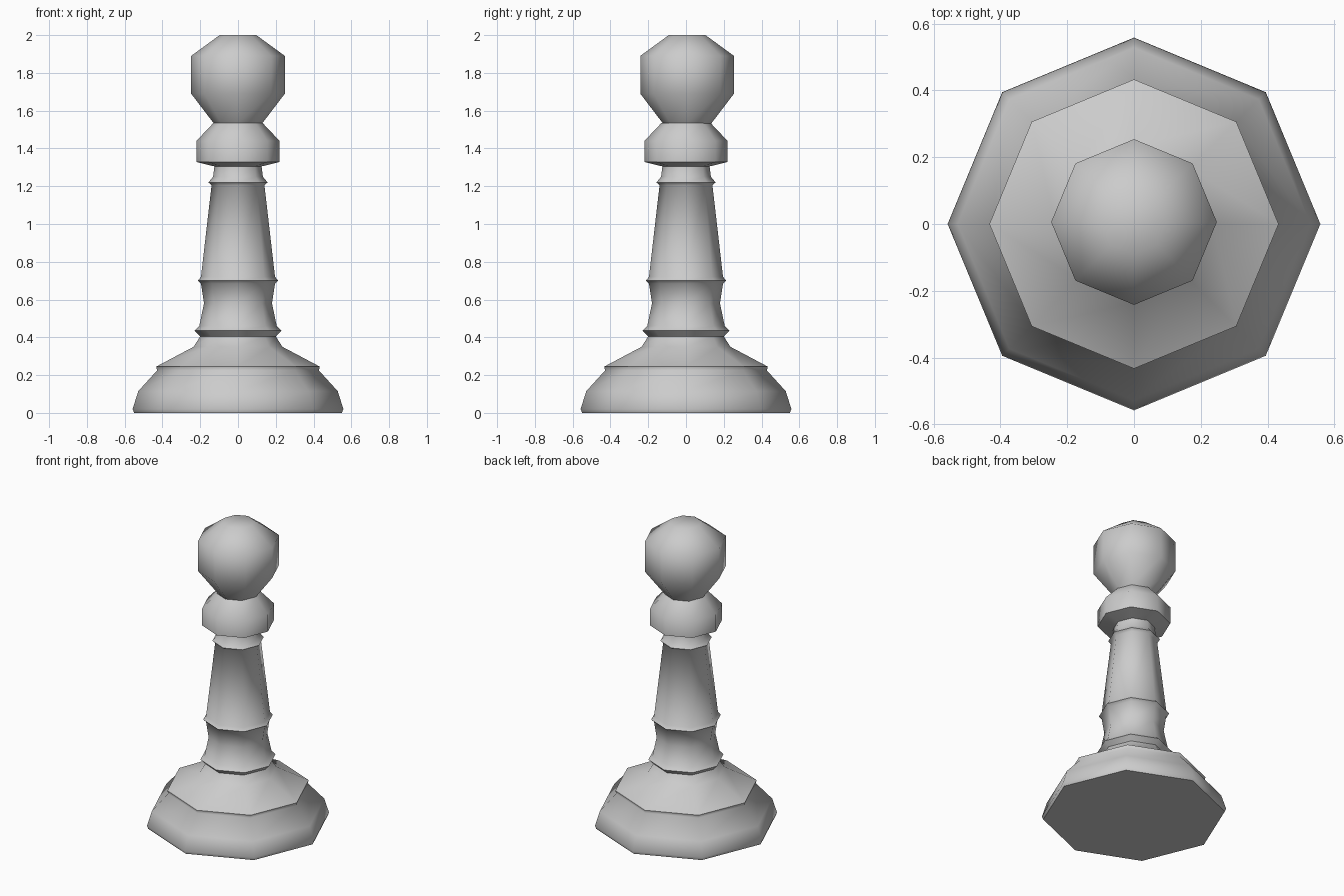
import bpy, bmesh
from math import cos, sin, tau, radians

if "Cube" in bpy.data.objects:
    bpy.data.objects.remove(bpy.data.objects["Cube"])

SIDES = 8


def lathe(name, profile, dy=0.0, cap_bottom=False, cap_top=False):
    """Turn a (radius, height) profile into an eight-sided part."""
    bm = bmesh.new()
    rings = [[bm.verts.new((r * cos(tau * i / SIDES), r * sin(tau * i / SIDES) + dy, z))
              for i in range(SIDES)] for r, z in profile]
    for a, b in zip(rings, rings[1:]):
        for i in range(SIDES):
            j = (i + 1) % SIDES
            bm.faces.new((a[i], a[j], b[j], b[i]))
    if cap_bottom:
        bm.faces.new(rings[0][::-1])
    if cap_top:
        bm.faces.new(rings[-1])
    mesh = bpy.data.meshes.new(name)
    bm.to_mesh(mesh)
    bm.free()
    obj = bpy.data.objects.new(name, mesh)
    bpy.context.collection.objects.link(obj)
    bpy.ops.object.select_all(action='DESELECT')
    obj.select_set(True)
    bpy.context.view_layer.objects.active = obj
    bpy.ops.object.shade_smooth_by_angle(angle=radians(60))
    return obj


# Wide stepped foot
lathe("base", [(0.55, 0), (0.558, 0.02), (0.528, 0.115), (0.428, 0.225),
               (0.433, 0.245), (0.235, 0.35), (0.2, 0.405)], cap_bottom=True)

# Tapered shaft with three thin rings
lathe("shaft", [(0.2, 0.405), (0.23, 0.435), (0.205, 0.46), (0.18, 0.58),
                (0.196, 0.685), (0.213, 0.7), (0.196, 0.72), (0.14, 1.205),
                (0.157, 1.22), (0.132, 1.25), (0.125, 1.305)])

# Collar under the head
lathe("collar", [(0.125, 1.305), (0.22, 1.328), (0.22, 1.44), (0.13, 1.535)])

# Faceted round head, very slightly off centre
lathe("head", [(0.12, 1.52), (0.13, 1.535), (0.248, 1.69), (0.248, 1.89),
               (0.097, 2.0)], dy=0.006, cap_top=True)
